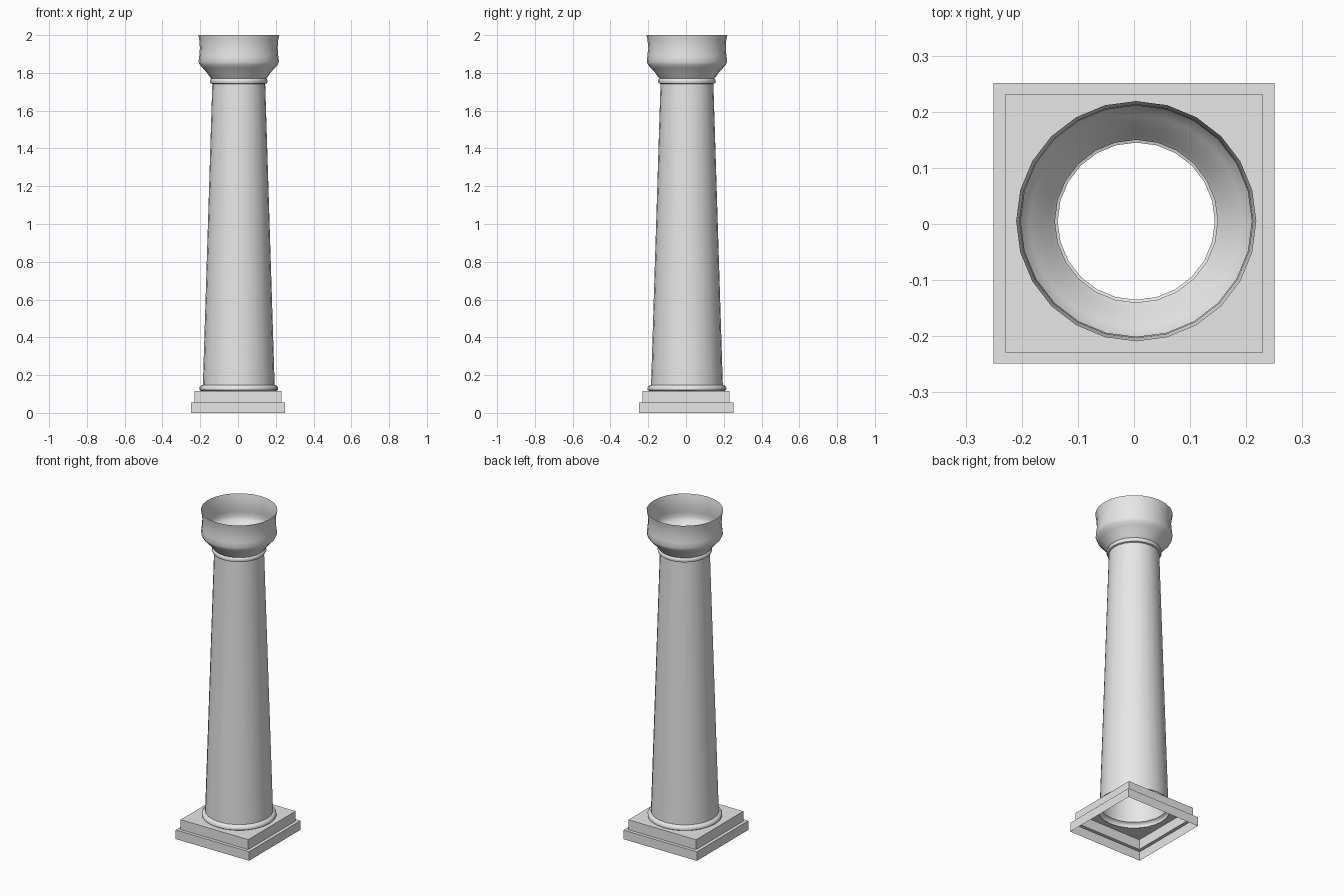
import bpy, bmesh, math

SIDES = 24

cube = bpy.data.objects.get("Cube")
if cube:
    bpy.data.objects.remove(cube, do_unlink=True)

stone = bpy.data.materials.new("light grey stone")
stone.use_nodes = True
stone.diffuse_color = (0.8, 0.8, 0.8, 1)
stone.node_tree.nodes["Principled BSDF"].inputs["Base Color"].default_value = (0.8, 0.8, 0.8, 1)


def ring(bm, size, z, square=False, center=(0.004, 0.005)):
    """One loop of points: a circle, or the same points pushed out to a square."""
    points = []
    for i in range(SIDES):
        a = 2 * math.pi * i / SIDES
        c, s = math.cos(a), math.sin(a)
        r = size / max(abs(c), abs(s)) if square else size
        points.append(bm.verts.new((center[0] + r * c, center[1] + r * s, z)))
    return points


def loft(name, make_rings):
    """Join successive loops into an open, outward-facing shell."""
    bm = bmesh.new()
    rings = make_rings(bm)
    for low, high in zip(rings, rings[1:]):
        for i in range(SIDES):
            j = (i + 1) % SIDES
            bm.faces.new((low[i], low[j], high[j], high[i]))
    mesh = bpy.data.meshes.new(name)
    bm.to_mesh(mesh)
    bm.free()
    mesh.materials.append(stone)
    obj = bpy.data.objects.new(name, mesh)
    bpy.context.collection.objects.link(obj)
    bpy.ops.object.select_all(action="DESELECT")
    obj.select_set(True)
    bpy.context.view_layer.objects.active = obj
    bpy.ops.object.shade_smooth_by_angle(angle=math.radians(40))
    return obj


def turned(name, profile):
    return loft(name, lambda bm: [ring(bm, r, z) for r, z in profile])


# Hollow two-step plinth, with a round opening in its top
def plinth_rings(bm):
    steps = [(0.25, 0), (0.25, 0.056), (0.23, 0.056), (0.23, 0.117)]
    rings = [ring(bm, s, z, True, (0, 0.001)) for s, z in steps]
    return rings + [ring(bm, 0.2, 0.117)]


loft("plinth", plinth_rings)

# Rounded moulding at the foot of the shaft
turned("base_moulding", [(0.2, 0.117), (0.208, 0.122), (0.209, 0.132),
                         (0.202, 0.143), (0.19, 0.148)])

# Tapered shaft
turned("shaft", [(0.19, 0.148), (0.14, 1.742)])

# Rounded collar under the capital
turned("neck_moulding", [(0.14, 1.742), (0.149, 1.745), (0.153, 1.756),
                         (0.15, 1.766), (0.145, 1.77)])

# Open, bowl-shaped capital with a slight waist
turned("capital", [(0.145, 1.77), (0.153, 1.779), (0.169, 1.802), (0.19, 1.825),
                   (0.206, 1.842), (0.213, 1.86), (0.209, 1.89),
                   (0.206, 1.93), (0.208, 1.97), (0.214, 2.0)])
